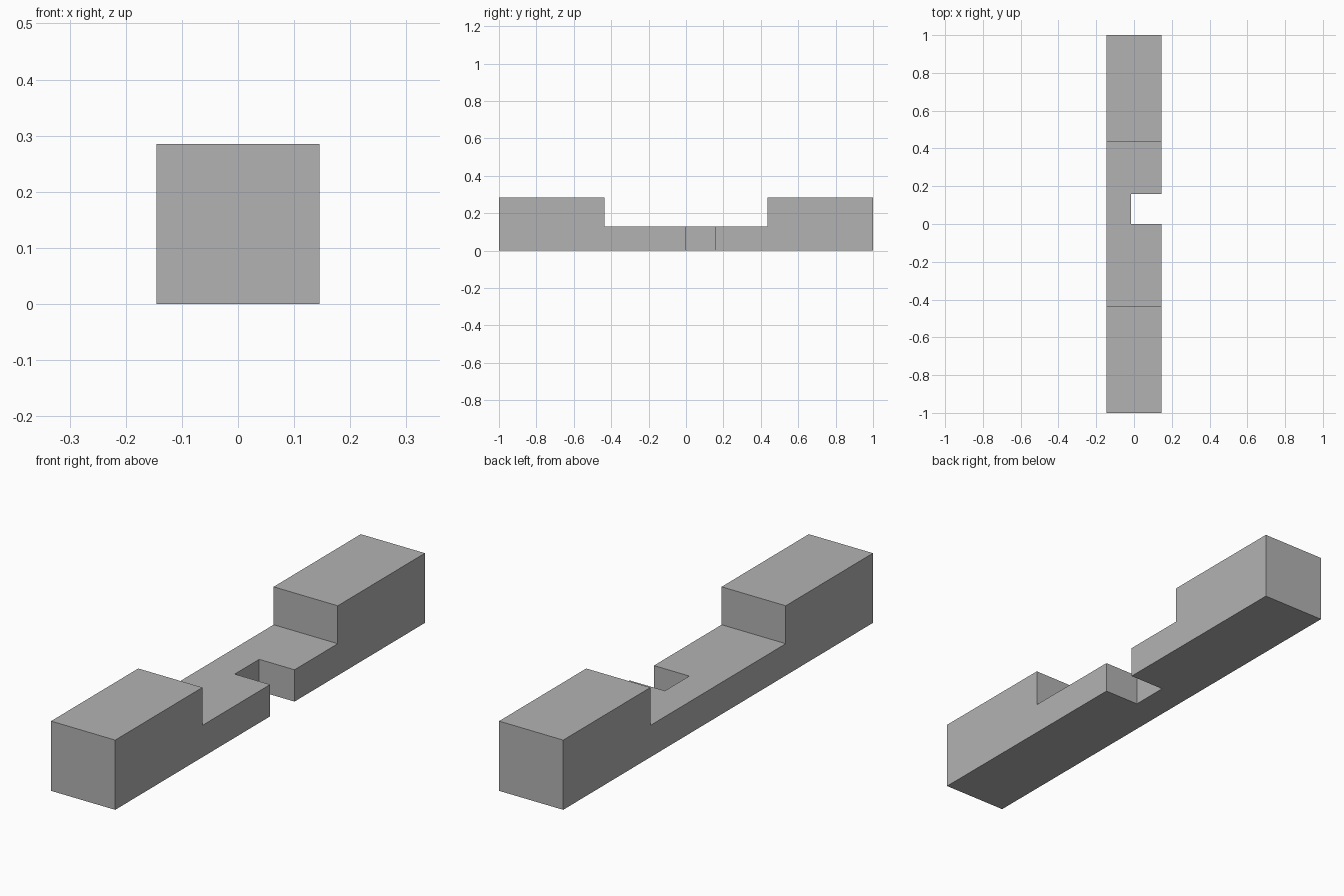
import bpy
import bmesh
from mathutils import Vector

if "Cube" in bpy.data.objects:
    bpy.data.objects.remove(bpy.data.objects["Cube"], do_unlink=True)

HALF_W = 0.145          # half width of the bar
TOP, LOW = 0.285, 0.13  # heights of the end blocks and the middle
STEP = 0.437            # distance from the centre to each step

grey = bpy.data.materials.new("plain grey")
grey.use_nodes = True
colour = (0.45, 0.45, 0.45, 1)
grey.diffuse_color = colour
grey.node_tree.nodes["Principled BSDF"].inputs["Base Color"].default_value = colour


def prism(name, outline, x0, x1):
    """Extrude a (y, z) outline from x0 to x1."""
    bm = bmesh.new()
    face = bm.faces.new([bm.verts.new((x0, y, z)) for y, z in outline])
    side = bmesh.ops.extrude_face_region(bm, geom=[face])["geom"]
    bmesh.ops.translate(bm, vec=Vector((x1 - x0, 0, 0)),
                        verts=[v for v in side if isinstance(v, bmesh.types.BMVert)])
    bmesh.ops.recalc_face_normals(bm, faces=bm.faces)
    mesh = bpy.data.meshes.new(name)
    bm.to_mesh(mesh)
    bm.free()
    mesh.materials.append(grey)
    obj = bpy.data.objects.new(name, mesh)
    bpy.context.collection.objects.link(obj)
    return obj


# Bar with two raised ends
half = [(1, 0), (1, TOP), (STEP, TOP), (STEP, LOW)]
bar = prism("stepped_bar", half + [(-y, z) for y, z in reversed(half)], -HALF_W, HALF_W)

# Rectangular notch in the left side of the middle
cutter = prism("notch_cutter", [(0, -0.1), (0.158, -0.1), (0.158, 0.4), (0, 0.4)], -0.015, 0.3)
cutter.hide_render = True
cutter.hide_viewport = True
cut = bar.modifiers.new("notch", "BOOLEAN")
cut.operation = "DIFFERENCE"
cut.solver = "EXACT"
cut.object = cutter
